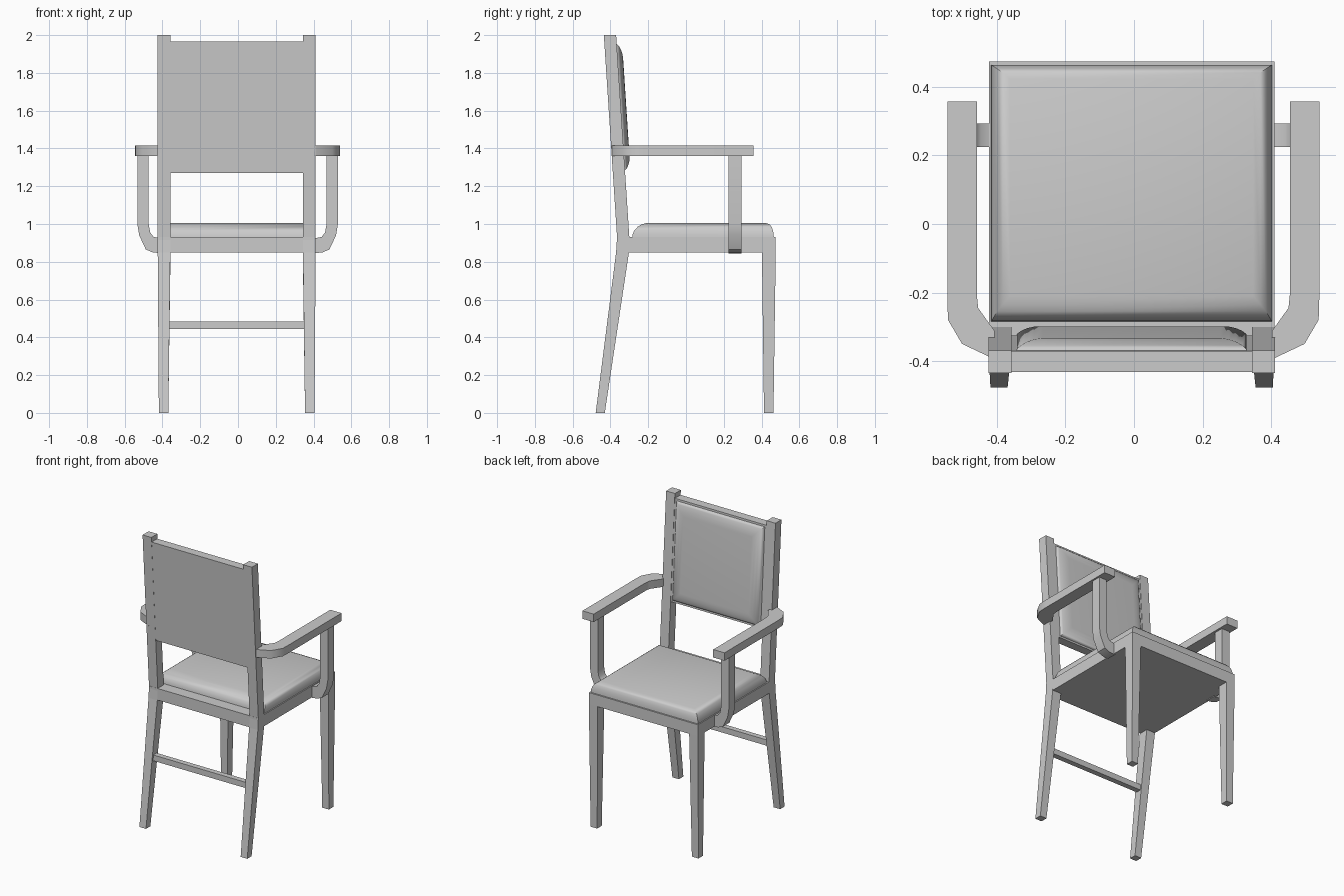
import bpy, bmesh, math

if "Cube" in bpy.data.objects:
    bpy.data.objects.remove(bpy.data.objects["Cube"])

CX = -0.007  # centre line of the frame


def finish(name, bm, smooth=None):
    bmesh.ops.recalc_face_normals(bm, faces=bm.faces)
    me = bpy.data.meshes.new(name)
    bm.to_mesh(me)
    bm.free()
    ob = bpy.data.objects.new(name, me)
    bpy.context.collection.objects.link(ob)
    if smooth:
        bpy.ops.object.select_all(action='DESELECT')
        ob.select_set(True)
        bpy.context.view_layer.objects.active = ob
        bpy.ops.object.shade_smooth_by_angle(angle=math.radians(smooth))
    return ob


def loft(name, rings, smooth=None):
    """Skin a stack of equal-length rings and cap both ends."""
    bm = bmesh.new()
    vs = [[bm.verts.new(p) for p in r] for r in rings]
    n = len(vs[0])
    for a, b in zip(vs, vs[1:]):
        for i in range(n):
            j = (i + 1) % n
            bm.faces.new((a[i], a[j], b[j], b[i]))
    bm.faces.new(vs[0])
    bm.faces.new(vs[-1])
    return finish(name, bm, smooth)


def rect(x0, x1, y0, y1, z):
    return [(x0, y0, z), (x1, y0, z), (x1, y1, z), (x0, y1, z)]


def box(name, x0, x1, y0, y1, z0, z1):
    return loft(name, [rect(x0, x1, y0, y1, z0), rect(x0, x1, y0, y1, z1)])


def back_y(z):
    """Front surface of the reclined back at height z."""
    return -0.30 - 0.0654 * (z - 0.93)


for s, side in ((-1, "left"), (1, "right")):
    X = lambda d: CX + s * d

    # back leg and post in one piece, bent at the seat
    loft(f"back_post_{side}", [
        rect(X(0.362), X(0.412), -0.478, -0.43, 0),
        rect(X(0.351), X(0.418), -0.37, -0.302, 0.85),
        rect(X(0.351), X(0.418), -0.365, -0.300, 0.93),
        rect(X(0.351), X(0.418), -0.435, -0.370, 2.0)])

    # tapered front leg
    loft(f"front_leg_{side}", [
        rect(X(0.362), X(0.412), 0.413, 0.463, 0),
        rect(X(0.350), X(0.417), 0.402, 0.475, 0.85)])

    # armrest curving in to the post
    A = lambda d: -0.002 + s * d
    plan = [(0.543, 0.358), (0.543, -0.215), (0.541, -0.28), (0.50, -0.35),
            (0.405, -0.395), (0.405, -0.312), (0.453, -0.245), (0.457, -0.205),
            (0.457, 0.358)]
    loft(f"armrest_{side}", [[(A(x), y, z) for x, y in plan]
                             for z in (1.36, 1.415)], 40)

    # arm support curving in to the seat
    front = [(0.531, 1.36), (0.531, 1.0), (0.521, 0.94), (0.486, 0.865),
             (0.45, 0.85), (0.405, 0.845), (0.405, 0.923), (0.445, 0.932),
             (0.463, 0.955), (0.471, 1.0), (0.471, 1.36)]
    loft(f"arm_support_{side}", [[(A(x), y, z) for x, z in front]
                                 for y in (0.225, 0.293)], 40)

# seat frame and rear stretcher
box("seat_frame", CX - 0.417, CX + 0.417, -0.366, 0.475, 0.85, 0.93)
box("rear_stretcher", CX - 0.36, CX + 0.36, -0.407, -0.37, 0.445, 0.485)

# seat cushion: (side inset, rear inset, front inset, height)
seat = [(0, 0, 0, 0.925), (0.001, 0.002, 0.001, 0.945), (0.007, 0.012, 0.005, 0.967),
        (0.018, 0.030, 0.012, 0.986), (0.034, 0.050, 0.023, 0.998),
        (0.055, 0.075, 0.042, 1.005)]
loft("seat_cushion", [rect(CX - 0.41 + i, CX + 0.41 - i, -0.285 + r, 0.465 - f, z)
                      for i, r, f, z in seat], 50)

# back panel between the posts, level with their rear faces
z0, z1 = 1.27, 1.967
panel = [(back_y(z0) - 0.064, z0), (back_y(z0) - 0.003, z0),
         (back_y(z1) - 0.003, z1), (back_y(z1) - 0.064, z1)]
loft("back_panel", [[(x, y, z) for y, z in panel] for x in (CX - 0.352, CX + 0.352)])

# back cushion: (inset from panel edge, thickness)
pad = [(0.012, -0.006), (0.016, 0.003), (0.027, 0.012), (0.045, 0.021), (0.066, 0.027),
       (0.09, 0.029)]
loft("back_cushion", [[(CX + sx * (0.35 - i), back_y(z) + t, z)
                       for sx, z in ((-1, z0 + i), (1, z0 + i), (1, z1 - i), (-1, z1 - i))]
                      for i, t in pad], 50)
